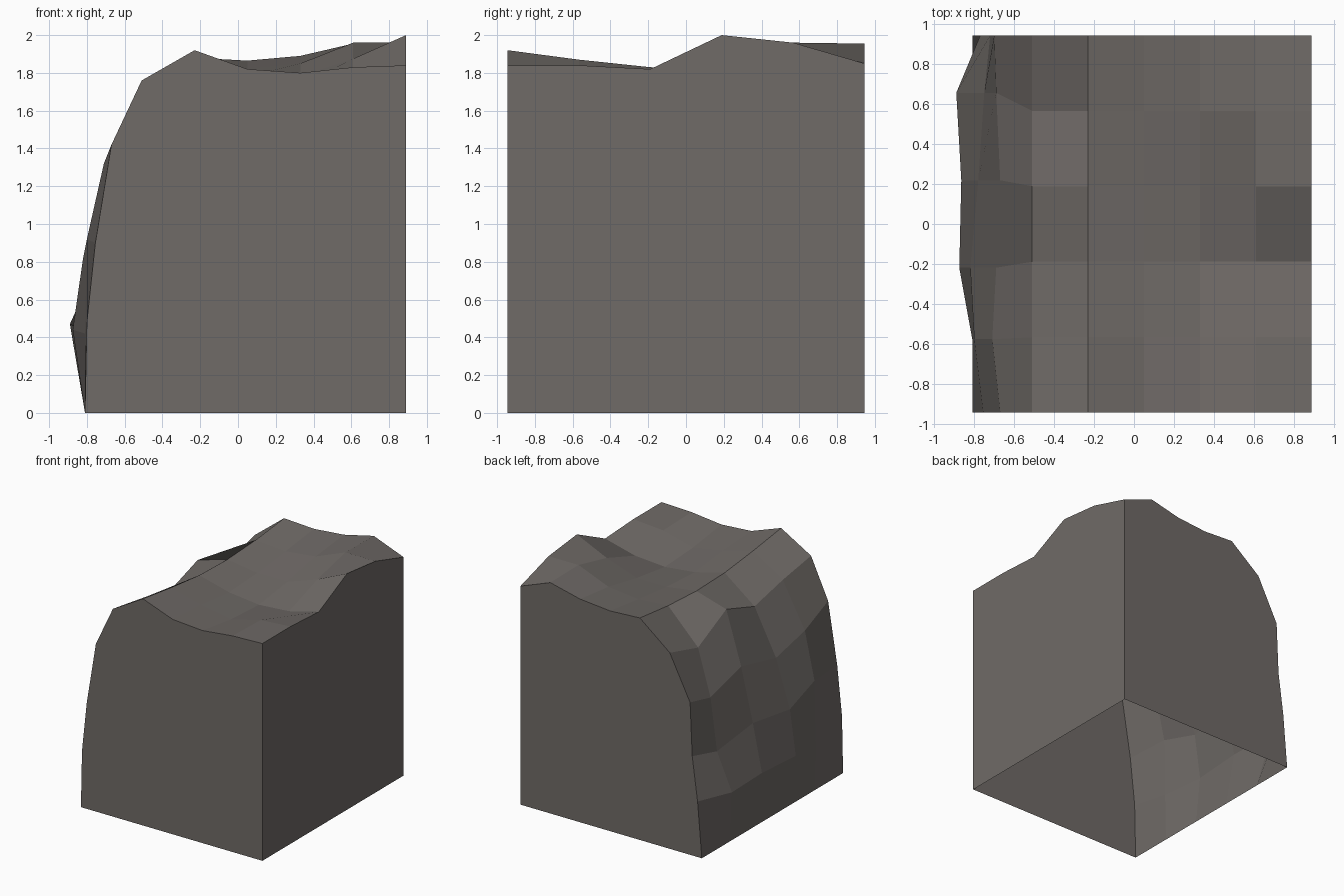
import bpy
import bmesh

default_cube = bpy.data.objects.get("Cube")
if default_cube:
    bpy.data.objects.remove(default_cube, do_unlink=True)

LEFT_X, RIGHT_X = -0.81, 0.89
HALF_DEPTH = 0.945
ROWS = 6

# Plateau heights, front row to back row, from cliff edge to the flat side
PLATEAU = [
    (1.76, 1.92, 1.82, 1.80, 1.83, 1.84),
    (1.70, 1.87, 1.80, 1.75, 1.82, 1.84),
    (1.62, 1.83, 1.76, 1.73, 1.75, 1.82),
    (1.74, 1.82, 1.78, 1.78, 1.875, 2.0),
    (1.56, 1.84, 1.82, 1.85, 1.96, 1.96),
    (1.66, 1.88, 1.865, 1.89, 1.955, 1.85),
]
# Cliff points per row as (x, z), rising from the foot
CLIFF = [
    [(-0.80, 0.48), (-0.755, 0.90), (-0.67, 1.42)],
    [(-0.81, 0.42), (-0.80, 0.92), (-0.71, 1.32)],
    [(-0.875, 0.44), (-0.82, 0.82), (-0.69, 1.22)],
    [(-0.865, 0.46), (-0.78, 0.86), (-0.67, 1.31)],
    [(-0.89, 0.47), (-0.75, 0.78), (-0.69, 1.22)],
    [(-0.77, 0.47), (-0.72, 0.84), (-0.70, 1.29)],
]
# Sideways drift of the cliff points in each row
DRIFT = [0, -0.01, -0.03, 0.03, 0.09, 0]


def flat_material(name, colour):
    mat = bpy.data.materials.new(name)
    mat.use_nodes = True
    mat.diffuse_color = (*colour, 1)
    mat.node_tree.nodes["Principled BSDF"].inputs["Base Color"].default_value = (*colour, 1)
    return mat


def row_profile(row):
    """Outline of one slice, from the cliff foot up and across the plateau."""
    y = -HALF_DEPTH + row * 2 * HALF_DEPTH / (ROWS - 1)
    points = [(LEFT_X, y, 0)]
    points += [(x, y + DRIFT[row], z) for x, z in CLIFF[row]]
    points += [(-0.51 + 0.28 * i, y, z) for i, z in enumerate(PLATEAU[row])]
    return points


bm = bmesh.new()
rows = [[bm.verts.new(p) for p in row_profile(r)] for r in range(ROWS)]

# Rocky skin over the cliff and plateau
for near, far in zip(rows, rows[1:]):
    for i in range(len(near) - 1):
        bm.faces.new((near[i], near[i + 1], far[i + 1], far[i]))

# Flat cut walls; the underside stays open
front_foot = bm.verts.new((RIGHT_X, -HALF_DEPTH, 0))
back_foot = bm.verts.new((RIGHT_X, HALF_DEPTH, 0))
bm.faces.new(rows[0] + [front_foot])
bm.faces.new(rows[-1] + [back_foot])
bm.faces.new([front_foot, back_foot] + [row[-1] for row in reversed(rows)])
bmesh.ops.recalc_face_normals(bm, faces=bm.faces)

mesh = bpy.data.meshes.new("cliff_block")
bm.to_mesh(mesh)
bm.free()
mesh.materials.append(flat_material("warm grey rock", (0.16, 0.145, 0.135)))
cliff_block = bpy.data.objects.new("cliff_block", mesh)
bpy.context.collection.objects.link(cliff_block)
